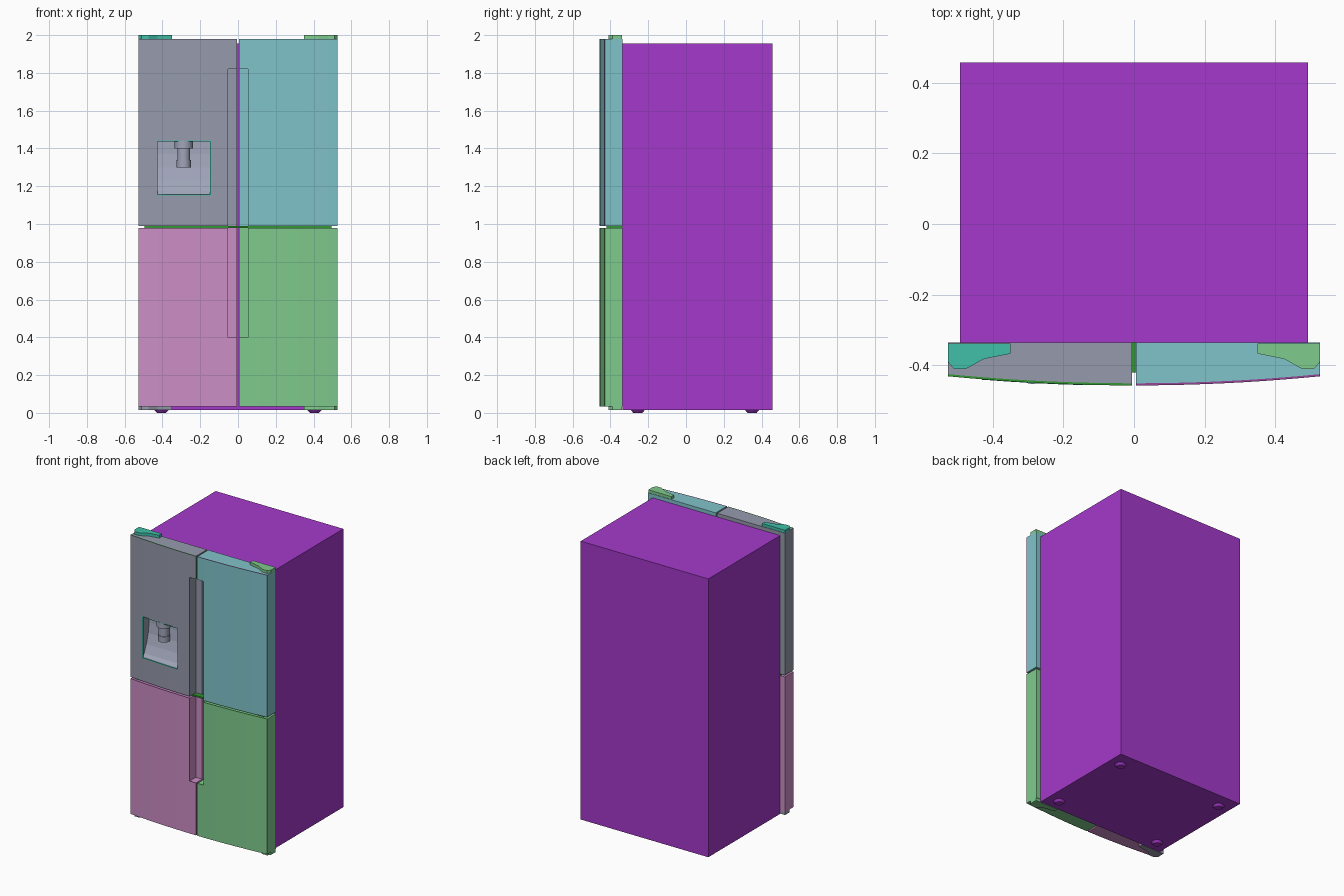
import bpy
import bmesh
from mathutils import Vector

if "Cube" in bpy.data.objects:
    bpy.data.objects.remove(bpy.data.objects["Cube"], do_unlink=True)


def material(name, r, g, b):
    m = bpy.data.materials.new(name)
    m.use_nodes = True
    col = [((c / 255 + 0.055) / 1.055) ** 2.4 for c in (r, g, b)] + [1]
    m.diffuse_color = col
    m.node_tree.nodes["Principled BSDF"].inputs["Base Color"].default_value = col
    return m


PURPLE = material("purple", 165, 57, 203)
GREY = material("slate grey", 150, 155, 172)
TEAL = material("pale teal", 128, 196, 203)
PINK = material("orchid pink", 204, 142, 198)
GREEN = material("soft green", 127, 203, 141)
SEA = material("sea green", 64, 192, 168)
LEAF = material("leaf green", 50, 150, 50)
PLUM = material("plum", 150, 70, 150)
MIST = material("lavender grey", 160, 165, 185)

W = 0.527        # half width across the doors
BACK = -0.335    # plane where doors meet the cabinet
SKIN = 0.006     # thickness of the front panels


def add(name, bm, *mats):
    bmesh.ops.recalc_face_normals(bm, faces=bm.faces)
    me = bpy.data.meshes.new(name)
    bm.to_mesh(me)
    bm.free()
    for m in mats:
        me.materials.append(m)
    ob = bpy.data.objects.new(name, me)
    bpy.context.collection.objects.link(ob)
    return ob


def prism(name, points, depth, *mats):
    """Extrude a closed 3D outline along the depth vector."""
    bm = bmesh.new()
    face = bm.faces.new([bm.verts.new(p) for p in points])
    ext = bmesh.ops.extrude_face_region(bm, geom=[face])
    verts = [v for v in ext["geom"] if isinstance(v, bmesh.types.BMVert)]
    bmesh.ops.translate(bm, vec=Vector(depth), verts=verts)
    return add(name, bm, *mats)


def box(name, x0, x1, y0, y1, z0, z1, *mats):
    pts = [(x0, y0, z0), (x1, y0, z0), (x1, y1, z0), (x0, y1, z0)]
    return prism(name, pts, (0, 0, z1 - z0), *mats)


def cylinder(name, x, y, z0, z1, r0, r1, mat, sides=24):
    bm = bmesh.new()
    bmesh.ops.create_cone(bm, cap_ends=True, segments=sides, radius1=r0,
                          radius2=r1, depth=z1 - z0)
    bmesh.ops.translate(bm, vec=(x, y, (z0 + z1) / 2), verts=bm.verts)
    ob = add(name, bm, mat)
    bpy.ops.object.select_all(action='DESELECT')
    ob.select_set(True)
    bpy.context.view_layer.objects.active = ob
    bpy.ops.object.shade_smooth_by_angle()
    return ob


def bow(x):
    """Depth of the gently bowed front at x."""
    return -0.457 + 0.026 * (x / W) ** 2


def bowed_slab(name, x0, x1, z0, z1, front, back, *mats, steps=10):
    """Slab with a bowed front; back is a plane, or None to follow the bow."""
    xs = [x0 + (x1 - x0) * i / steps for i in range(steps + 1)]
    pts = [(x, bow(x) + front, z0) for x in xs]
    if back is None:
        pts += [(x, bow(x) + front + SKIN, z0) for x in reversed(xs)]
    else:
        pts += [(x1, back, z0), (x0, back, z0)]
    return prism(name, pts, (0, 0, z1 - z0), *mats)


def cut(ob, cutter):
    mod = ob.modifiers.new("cut", 'BOOLEAN')
    mod.operation = 'DIFFERENCE'
    mod.solver = 'EXACT'
    mod.object = cutter
    bpy.context.view_layer.objects.active = ob
    bpy.ops.object.modifier_apply(modifier=mod.name)


# Cabinet and feet
box("cabinet", -0.492, 0.492, BACK, 0.457, 0.015, 1.955, PURPLE)
for x in (-0.405, 0.405):
    for y in (-0.255, 0.35):
        cylinder("foot", x, y, 0, 0.016, 0.024, 0.038, PURPLE)

# Cutters for the handle channel and the dispenser pocket
DX0, DX1, DZ0, DZ1 = -0.43, -0.143, 1.15, 1.442
channel = box("channel_cutter", -0.053, 0.053, -0.6, -0.388, 0.4, 1.82)
pocket = box("pocket_cutter", DX0, DX1, -0.6, -0.36, DZ0, DZ1)

# Four doors, each a core with a bowed front panel edged in trim colour
GAP = 0.005
doors = [
    ("upper_right_door", -W, -GAP, 0.99, 1.98, GREY, LEAF),
    ("upper_left_door", GAP, W, 0.99, 1.98, TEAL, PLUM),
    ("lower_right_door", -W, -GAP, 0.035, 0.978, PINK, PLUM),
    ("lower_left_door", GAP, W, 0.035, 0.978, GREEN, LEAF),
]
for name, x0, x1, z0, z1, colour, trim in doors:
    core = bowed_slab(name, x0, x1, z0, z1, SKIN, BACK, colour)
    panel = bowed_slab(name + "_panel", x0, x1, z0, z1, 0, None, trim, colour)
    for f in panel.data.polygons:
        f.material_index = 1 if f.normal.y < -0.8 else 0
    for part in (core, panel):
        cut(part, channel)
        if name == "upper_right_door":
            cut(part, pocket)
for c in (channel, pocket):
    bpy.data.objects.remove(c, do_unlink=True)

# Dispenser: sloping back, slim frame and stepped nozzle
curve = [(-0.35, DZ0), (-0.442, DZ0), (-0.42, 1.175), (-0.395, 1.23),
         (-0.375, 1.3), (-0.365, 1.37), (-0.362, DZ1), (-0.35, DZ1)]
prism("dispenser_back", [(DX0, y, z) for y, z in curve], (DX1 - DX0, 0, 0), MIST)
T = 0.005
for x0, x1, z0, z1 in ((DX0, DX1, DZ0, DZ0 + T), (DX0, DX1, DZ1 - T, DZ1),
                       (DX0, DX0 + T, DZ0 + T, DZ1 - T),
                       (DX1 - T, DX1, DZ0 + T, DZ1 - T)):
    bowed_slab("dispenser_frame", x0, x1, z0, z1, -0.001, None, SEA, steps=4)
for name, z0, z1, r in (("nozzle_top", 1.4, DZ1, 0.048),
                        ("nozzle_neck", 1.34, 1.4, 0.034),
                        ("nozzle_tip", 1.3, 1.34, 0.038)):
    cylinder(name, -0.287, -0.405, z0, z1, r, r, MIST)

# Hinge covers at top and bottom corners
outline = [(W, BACK - 0.003), (0.35, BACK - 0.003), (0.35, -0.367),
           (0.425, -0.382), (0.475, -0.41), (0.51, -0.41), (W, -0.39)]
for side, z, mat in ((-1, 1.98, SEA), (1, 1.98, GREEN),
                     (-1, 0.015, GREY), (1, 0.015, GREEN)):
    prism("hinge_cover", [(side * x, y, z) for x, y in outline], (0, 0, 0.02), mat)

# Rail filling the gap between upper and lower doors
box("middle_rail", -0.495, 0.495, -0.42, BACK, 0.979, 0.989, LEAF)
